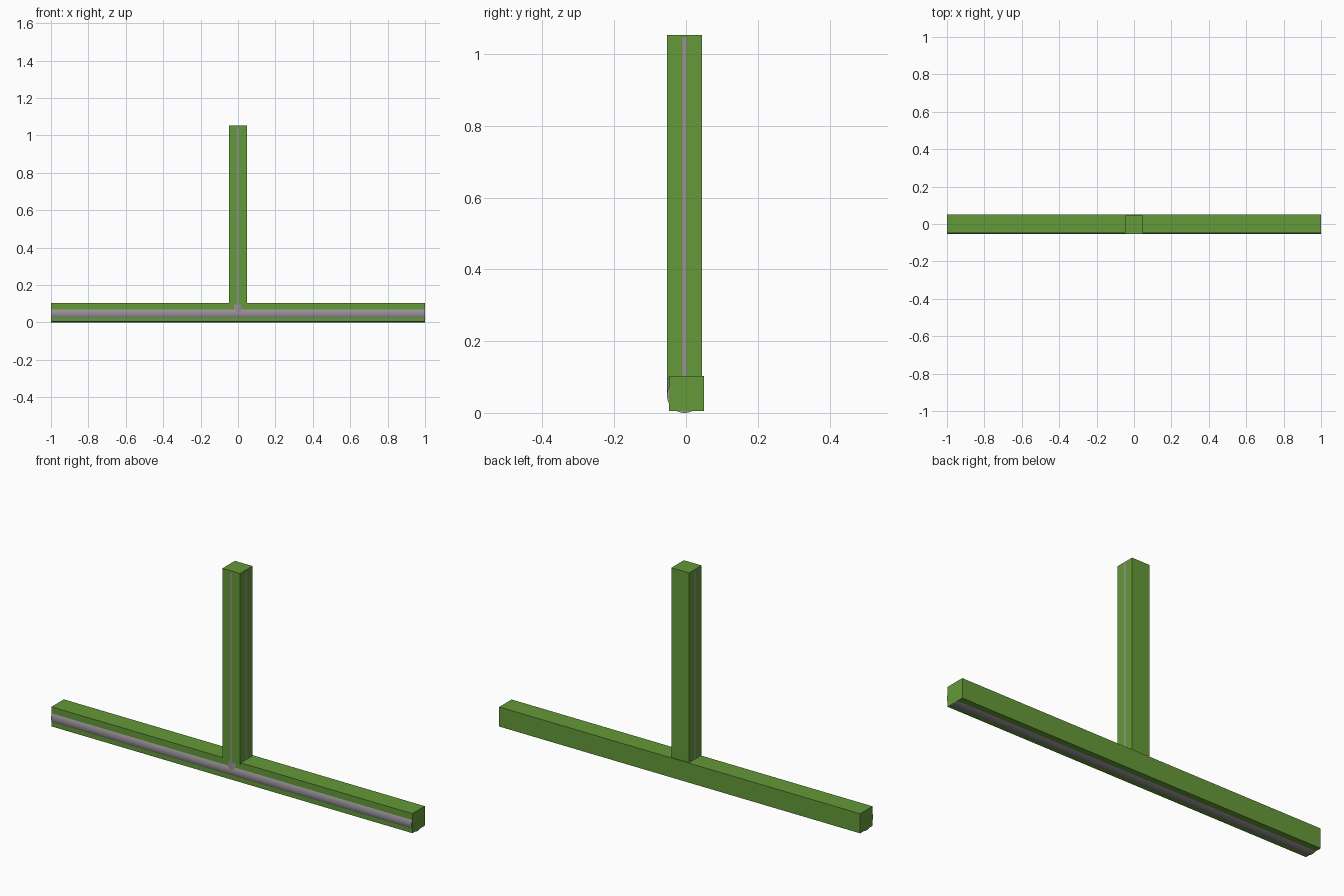
import bpy
import math

cube = bpy.data.objects.get("Cube")
if cube:
    bpy.data.objects.remove(cube, do_unlink=True)


def material(name, rgb):
    m = bpy.data.materials.new(name)
    m.use_nodes = True
    colour = (*rgb, 1.0)
    m.diffuse_color = colour
    m.node_tree.nodes["Principled BSDF"].inputs["Base Color"].default_value = colour
    return m


def box(name, low, high, mat):
    centre = [(a + b) / 2 for a, b in zip(low, high)]
    bpy.ops.mesh.primitive_cube_add(size=1, location=centre)
    ob = bpy.context.object
    ob.name = name
    ob.scale = [b - a for a, b in zip(low, high)]
    bpy.ops.object.transform_apply(location=False, rotation=False, scale=True)
    ob.data.materials.append(mat)
    return ob


def rod(name, centre, radius, length, mat, rotation=(0, 0, 0)):
    bpy.ops.mesh.primitive_cylinder_add(vertices=64, radius=radius, depth=length,
                                        location=centre, rotation=rotation)
    ob = bpy.context.object
    ob.name = name
    ob.data.materials.append(mat)
    bpy.ops.object.shade_smooth_by_angle(angle=math.radians(30))
    return ob


green = material("leaf green", (0.13, 0.32, 0.04))
grey = material("pipe grey", (0.32, 0.29, 0.32))

# Square outer sleeves of the beam and the post
box("beam_sleeve", (-1, -0.048, 0.005), (1, 0.05, 0.103), green)
box("post_sleeve", (-0.0488, -0.053, 0.095), (0.0488, 0.045, 1.053), green)

# Round inner pipes that show just through the sleeves
rod("beam_pipe", (0, -0.004, 0.049), 0.049, 1.998, grey, (0, math.pi / 2, 0))
post_base, post_top = 0.049, 1.046
rod("post_pipe", (0, -0.0042, (post_base + post_top) / 2), 0.0491,
    post_top - post_base, grey)
